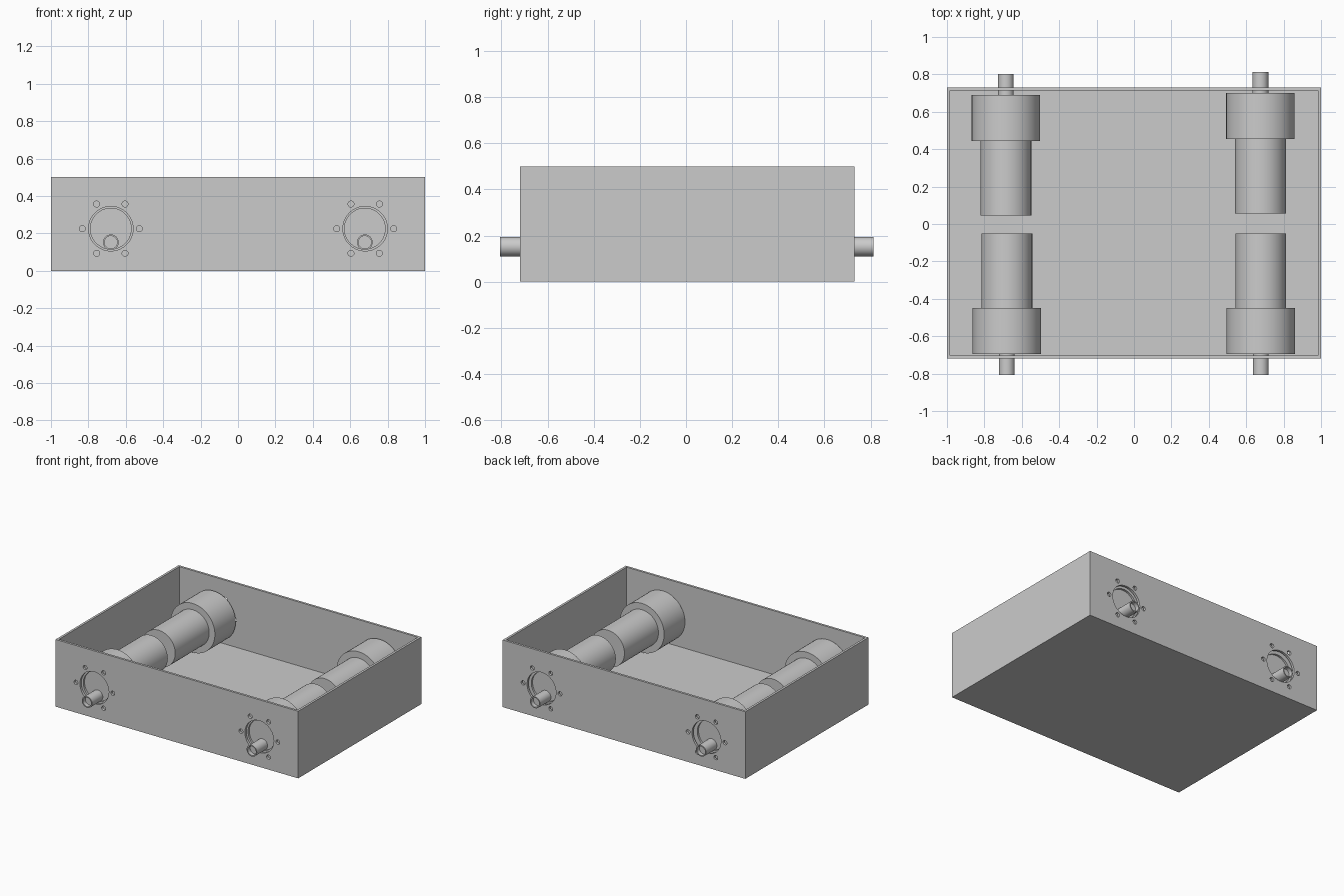
import bpy, bmesh
from math import cos, sin, pi, radians
from mathutils import Matrix, Vector

if "Cube" in bpy.data.objects:
    bpy.data.objects.remove(bpy.data.objects["Cube"])

BOX_Y = 0.005      # slight offset of the tray in depth
AXIS_Z = 0.225     # motor axis height
SHAFT_DROP = 0.073 # output shaft sits below the motor axis


def finish(name, bm, smooth=False):
    bmesh.ops.recalc_face_normals(bm, faces=bm.faces)
    mesh = bpy.data.meshes.new(name)
    bm.to_mesh(mesh)
    bm.free()
    obj = bpy.data.objects.new(name, mesh)
    bpy.context.collection.objects.link(obj)
    bpy.ops.object.select_all(action='DESELECT')
    bpy.context.view_layer.objects.active = obj
    obj.select_set(True)
    if smooth:
        bpy.ops.object.shade_smooth_by_angle(angle=radians(30))
    return obj


def lathe(name, profile, x, z, side, steps=48):
    """Spin (radius, distance from centre) points round the y direction; side is -1 front, 1 back."""
    bm = bmesh.new()
    verts = [bm.verts.new((x + r, side * d, z)) for r, d in profile]
    edges = [bm.edges.new(pair) for pair in zip(verts, verts[1:])]
    bmesh.ops.spin(bm, geom=verts + edges, cent=(x, 0, z), axis=(0, 1, 0),
                   angle=2 * pi, steps=steps, use_duplicate=False)
    bmesh.ops.remove_doubles(bm, verts=bm.verts, dist=1e-5)
    return finish(name, bm, smooth=True)


# Open tray: cube with the top inset and pushed down
bm = bmesh.new()
bmesh.ops.create_cube(bm, size=1, matrix=Matrix.Translation((0, BOX_Y, 0.25))
                      @ Matrix.Diagonal((2, 1.45, 0.5, 1)))
bm.normal_update()
top = max(bm.faces, key=lambda f: f.calc_center_median().z)
bmesh.ops.inset_region(bm, faces=[top], thickness=0.024)
extruded = bmesh.ops.extrude_discrete_faces(bm, faces=[top])['faces'][0]
bmesh.ops.translate(bm, verts=extruded.verts, vec=Vector((0, 0, -0.476)))
tray = finish("tray", bm)

# Motor openings and screw holes, cut through front and back walls together
bm = bmesh.new()
turn = Matrix.Rotation(pi / 2, 4, 'X')
for x in (-0.68, 0.68):
    holes = [(x, AXIS_Z, 0.119, 64)]
    holes += [(x + 0.152 * cos(k * pi / 3), AXIS_Z + 0.152 * sin(k * pi / 3), 0.016, 24)
              for k in range(6)]
    for hx, hz, r, n in holes:
        bmesh.ops.create_cone(bm, cap_ends=True, segments=n, radius1=r, radius2=r, depth=2,
                              matrix=Matrix.Translation((hx, 0, hz)) @ turn)
cutter = finish("hole_cutter", bm)
cutter.hide_render = True
cut = tray.modifiers.new("holes", 'BOOLEAN')
cut.object = cutter
cut.operation = 'DIFFERENCE'
cut.solver = 'EXACT'
bpy.context.view_layer.objects.active = tray
bpy.ops.object.modifier_apply(modifier=cut.name)
bpy.data.objects.remove(cutter)

# Four gear motors: (label, x, side, distance of the motor's inner end from centre)
motors = [("front_left", -0.68, -1, 0.050), ("front_right", 0.678, -1, 0.050),
          ("back_left", -0.685, 1, 0.045), ("back_right", 0.676, 1, 0.055)]
for label, x, side, d in motors:
    # Motor can
    lathe("motor_can_" + label, [(0, d), (0.136, d), (0.136, d + 0.4), (0, d + 0.4)],
          x, AXIS_Z, side)
    # Gearbox with a shallow round recess in its mounting face
    lathe("gearbox_" + label,
          [(0, d + 0.4), (0.183, d + 0.4), (0.183, d + 0.645), (0.109, d + 0.645),
           (0.109, d + 0.63), (0, d + 0.63)], x, AXIS_Z, side)
    # Output shaft with a bored end
    lathe("shaft_" + label,
          [(0, d + 0.62), (0.042, d + 0.62), (0.042, d + 0.757), (0.034, d + 0.757),
           (0.034, d + 0.727), (0, d + 0.727)], x, AXIS_Z - SHAFT_DROP, side, 32)
